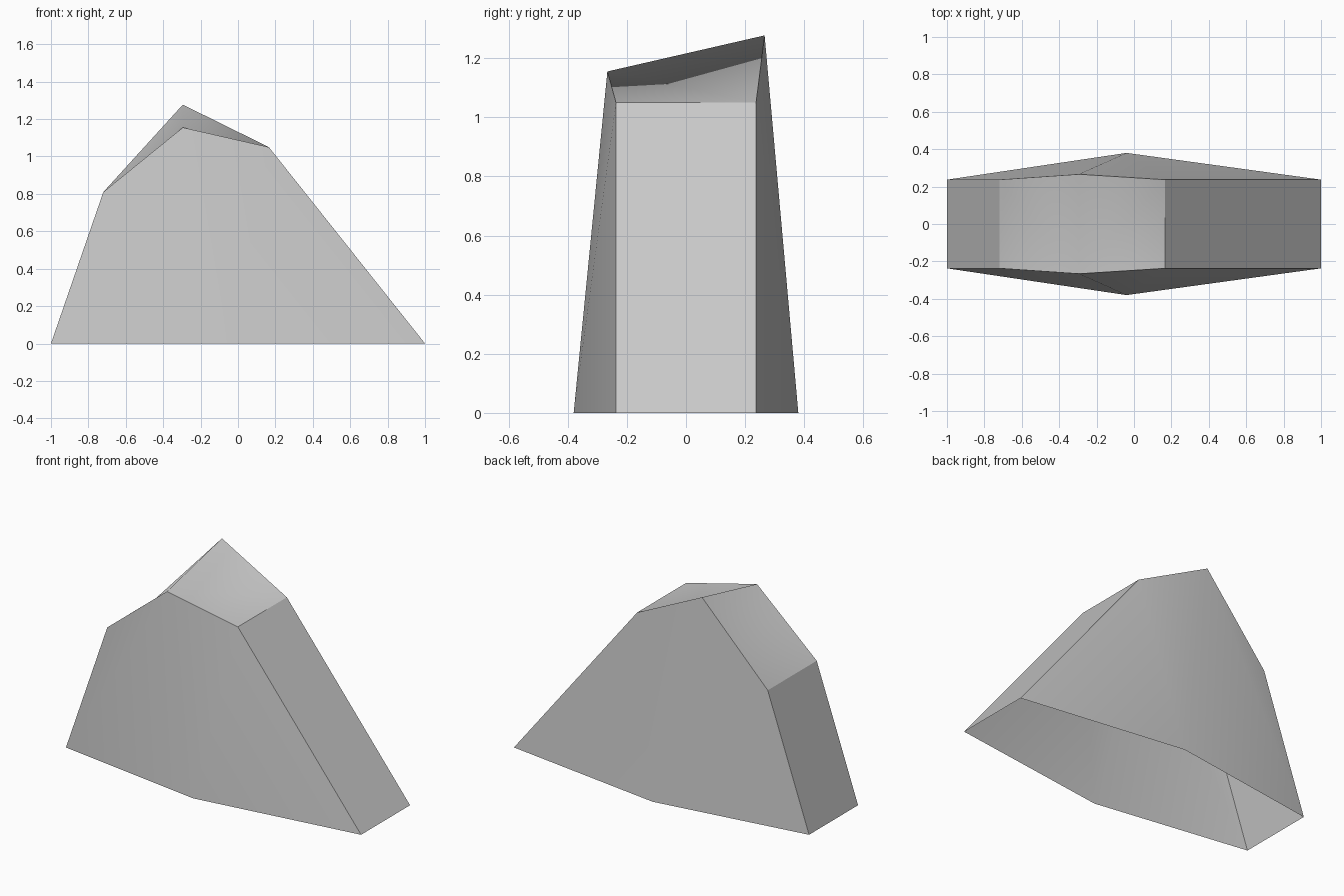
import bpy
import bmesh

cube = bpy.data.objects.get("Cube")
if cube:
    bpy.data.objects.remove(cube, do_unlink=True)

# Stone colour
stone = bpy.data.materials.new("stone grey")
stone.use_nodes = True
grey = (0.6, 0.6, 0.6, 1)
stone.diffuse_color = grey
stone.node_tree.nodes["Principled BSDF"].inputs["Base Color"].default_value = grey

# Outline from the right foot over the top to the left foot: x, z, half depth
outline = [(-1, 0, 0.237), (-0.72, 0.81, 0.237), (-0.295, 1.155, 0.266),
           (0.165, 1.05, 0.237), (1, 0, 0.237)]
peak = 2
back_peak_height = 1.277

bm = bmesh.new()


def wall_points(side):
    """Points of one broad wall; the back one has a taller peak."""
    points = []
    for i, (x, z, depth) in enumerate(outline):
        if i == peak and side > 0:
            z = back_peak_height
        points.append(bm.verts.new((x, side * depth, z)))
    middle = bm.verts.new((-0.04, side * 0.38, 0))
    return points, middle


front, front_middle = wall_points(-1)
back, back_middle = wall_points(1)

# Broad walls, each bulging along a soft ridge from the ground to the peak
for points, middle in ((front, front_middle), (back, back_middle)):
    bm.faces.new((points[0], middle, points[2], points[1]))
    bm.faces.new((middle, points[4], points[3], points[2]))

# Sloping ends
for i in (0, 3):
    bm.faces.new((front[i], front[i + 1], back[i + 1], back[i]))

# Twisted top, split from the front peak to the back shoulders
for i in (1, 3):
    bm.faces.new((front[peak], front[i], back[i]))
    bm.faces.new((front[peak], back[i], back[peak]))

# The underside stays open; turn all faces outward
bmesh.ops.recalc_face_normals(bm, faces=bm.faces[:])
bm.normal_update()
bm.faces.ensure_lookup_table()
if bm.faces[0].normal.y > 0:
    bmesh.ops.reverse_faces(bm, faces=bm.faces[:])

# Smooth shading within each wall and over the top, sharp borders between them
for face in bm.faces:
    face.smooth = True
for rim in (front, back):
    for a, b in zip(rim, rim[1:]):
        bm.edges.get((a, b)).smooth = False
for i in (1, 3):
    bm.edges.get((front[i], back[i])).smooth = False

mesh = bpy.data.meshes.new("rock")
bm.to_mesh(mesh)
bm.free()
mesh.materials.append(stone)
rock = bpy.data.objects.new("rock", mesh)
bpy.context.collection.objects.link(rock)
